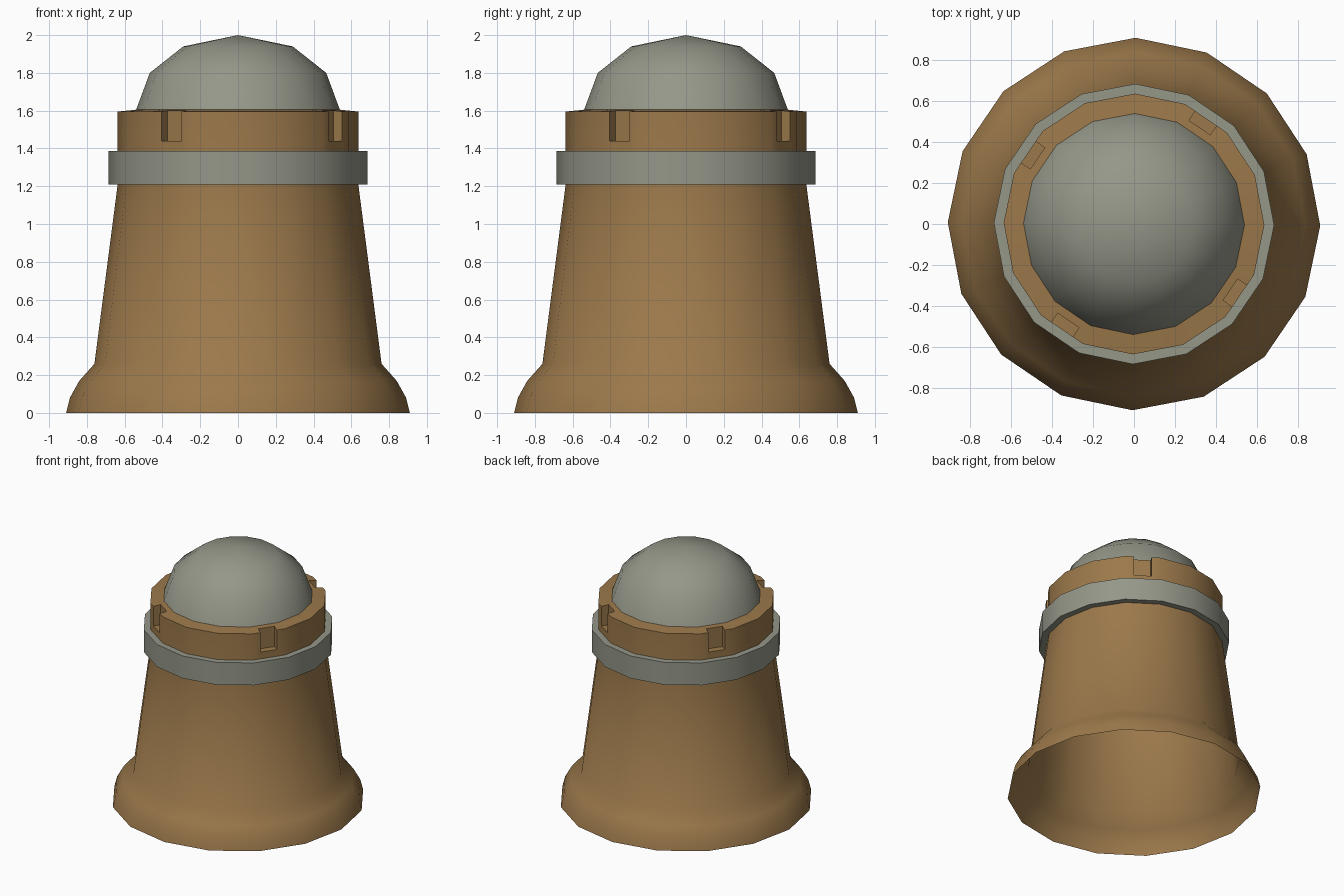
import bpy, bmesh, math
from mathutils import Matrix

if "Cube" in bpy.data.objects:
    bpy.data.objects.remove(bpy.data.objects["Cube"])

SIDES = 16
TURN = math.radians(-0.5)


def material(name, rgb):
    m = bpy.data.materials.new(name)
    m.diffuse_color = (*rgb, 1)
    m.use_nodes = True
    m.node_tree.nodes["Principled BSDF"].inputs["Base Color"].default_value = m.diffuse_color
    return m


brown = material("tan brown", (0.33, 0.19, 0.07))
grey = material("warm grey", (0.30, 0.31, 0.25))


def add_object(name, bm, mat):
    bmesh.ops.recalc_face_normals(bm, faces=bm.faces)
    me = bpy.data.meshes.new(name)
    bm.to_mesh(me)
    bm.free()
    me.materials.append(mat)
    ob = bpy.data.objects.new(name, me)
    bpy.context.collection.objects.link(ob)
    return ob


def lathe(profile, caps=False):
    """Turn (radius, height) points into a faceted shell, radius 0 is a tip."""
    bm = bmesh.new()
    rings = []
    for r, z in profile:
        if r == 0:
            rings.append([bm.verts.new((0, 0, z))] * SIDES)
            continue
        angles = [TURN + 2 * math.pi * i / SIDES for i in range(SIDES)]
        rings.append([bm.verts.new((r * math.cos(a), r * math.sin(a), z)) for a in angles])
    for lo, hi in zip(rings, rings[1:]):
        for i in range(SIDES):
            j = (i + 1) % SIDES
            bm.faces.new(list(dict.fromkeys((lo[i], lo[j], hi[j], hi[i]))))
    if caps:
        bm.faces.new(rings[0][::-1])
        bm.faces.new(rings[-1])
    return bm


def smooth(ob):
    bpy.ops.object.select_all(action='DESELECT')
    bpy.context.view_layer.objects.active = ob
    ob.select_set(True)
    bpy.ops.object.shade_smooth_by_angle(angle=math.radians(40))


# Flared body with its upper collar, closed for cutting
body = add_object("body", lathe([
    (0.91, 0), (0.89, 0.08), (0.84, 0.17), (0.76, 0.26),
    (0.637, 1.21), (0.637, 1.595), (0.54, 1.605)], caps=True), brown)

# Four collar notches, each in the middle of a facet
bm = bmesh.new()
for k in range(4):
    a = TURN + math.radians(56.25 + 90 * k)
    mat = (Matrix.Rotation(a, 4, 'Z') @ Matrix.Translation((0.67, 0, 1.59))
           @ Matrix.Diagonal((0.20, 0.126, 0.30, 1)))
    bmesh.ops.create_cube(bm, size=1, matrix=mat)
cutter = add_object("notch_cutter", bm, brown)
cutter.hide_render = True
mod = body.modifiers.new("notches", 'BOOLEAN')
mod.operation = 'DIFFERENCE'
mod.solver = 'EXACT'
mod.object = cutter
bpy.context.view_layer.objects.active = body
body.select_set(True)
bpy.ops.object.modifier_apply(modifier=mod.name)
bpy.data.objects.remove(cutter)

# Open the body at the bottom and under the dome
bm = bmesh.new()
bm.from_mesh(body.data)
ends = [f for f in bm.faces
        if all(v.co.z < 0.001 for v in f.verts) or all(v.co.z > 1.604 for v in f.verts)]
bmesh.ops.delete(bm, geom=ends, context='FACES')
bm.to_mesh(body.data)
bm.free()
smooth(body)

# Band around the neck
band = add_object("band", lathe([
    (0.63, 1.21), (0.685, 1.21), (0.685, 1.387), (0.63, 1.387)]), grey)
smooth(band)

# Dome on top
dome = add_object("dome", lathe([
    (0.54, 1.603), (0.467, 1.80), (0.29, 1.94), (0, 2.0)]), grey)
smooth(dome)
